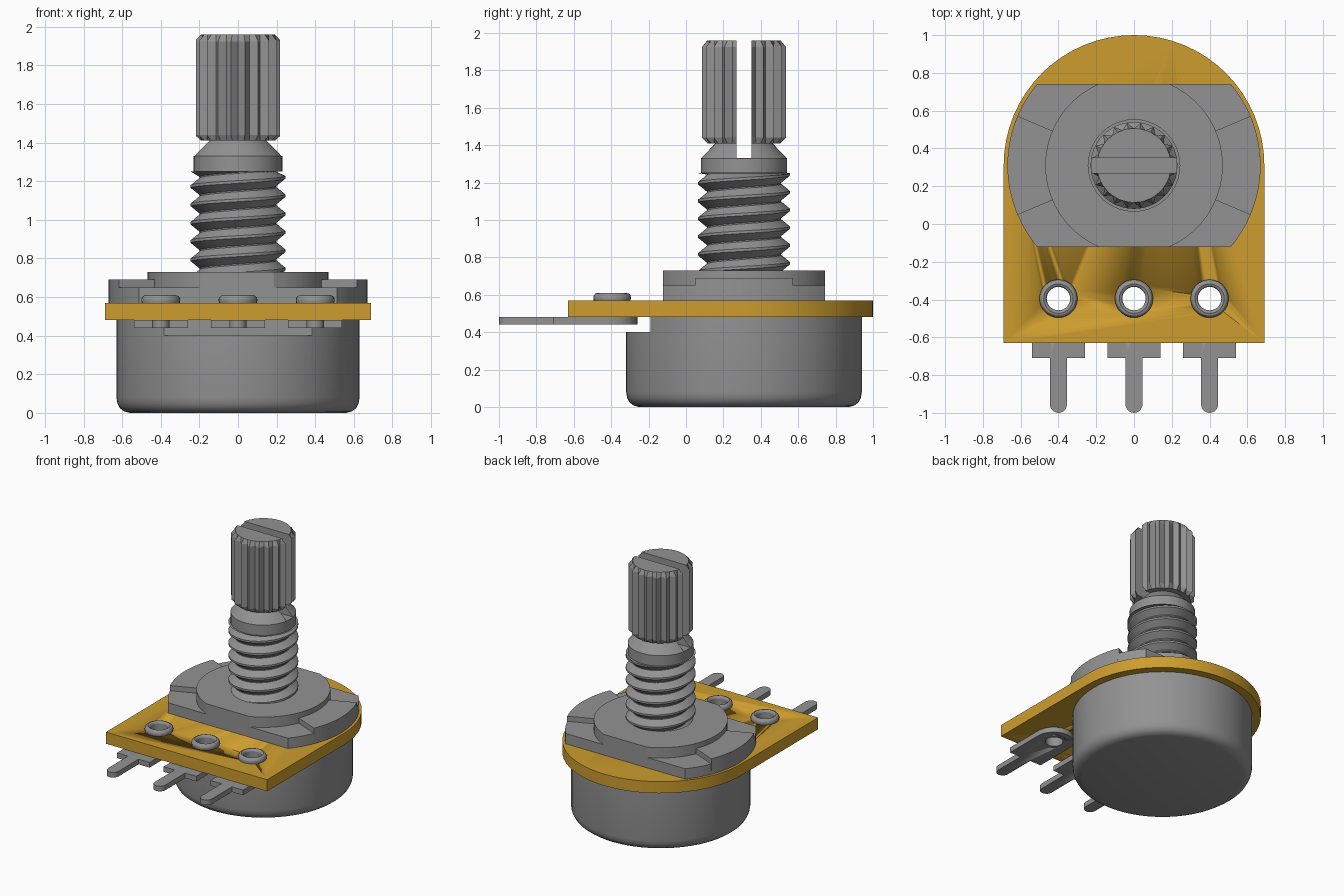
import bpy, bmesh
from math import sin, cos, pi, asin, radians

old = bpy.data.objects.get("Cube")
if old:
    bpy.data.objects.remove(old, do_unlink=True)

AXIS_Y = 0.31            # the can, bushing and shaft share this axis
PIN_X = (-0.4, 0, 0.4)
PIN_Y = -0.395


def material(name, color):
    m = bpy.data.materials.new(name)
    m.use_nodes = True
    m.diffuse_color = color
    m.node_tree.nodes["Principled BSDF"].inputs["Base Color"].default_value = color
    return m


METAL = material("grey metal", (0.29, 0.29, 0.29, 1))
BOARD = material("amber board", (0.61, 0.335, 0.028, 1))


def finish(name, bm, mat, smooth=30):
    bmesh.ops.remove_doubles(bm, verts=bm.verts, dist=0.00005)
    bmesh.ops.recalc_face_normals(bm, faces=bm.faces)
    me = bpy.data.meshes.new(name)
    bm.to_mesh(me)
    bm.free()
    me.materials.append(mat)
    ob = bpy.data.objects.new(name, me)
    bpy.context.collection.objects.link(ob)
    bpy.ops.object.select_all(action='DESELECT')
    bpy.context.view_layer.objects.active = ob
    ob.select_set(True)
    if smooth:
        bpy.ops.object.shade_smooth_by_angle(angle=radians(smooth))
    return ob


def arc(r, a0, a1, n, cx=0, cy=AXIS_Y):
    return [(cx + r * cos(a0 + (a1 - a0) * i / n),
             cy + r * sin(a0 + (a1 - a0) * i / n)) for i in range(n + 1)]


def prism(name, outline, z0, z1, mat=METAL, smooth=20):
    """Extrude a flat outline between two heights."""
    bm = bmesh.new()
    f = bm.faces.new([bm.verts.new((x, y, z0)) for x, y in outline])
    ext = bmesh.ops.extrude_face_region(bm, geom=[f])["geom"]
    for v in ext:
        if isinstance(v, bmesh.types.BMVert):
            v.co.z = z1
    return finish(name, bm, mat, smooth)


def loft(name, rings, mat=METAL, smooth=30, closed=False):
    """Skin a stack of equal-sized rings; cap the ends or join them up."""
    bm = bmesh.new()
    vs = [[bm.verts.new(p) for p in ring] for ring in rings]
    n = len(vs[0])
    pairs = list(zip(vs, vs[1:]))
    if closed:
        pairs.append((vs[-1], vs[0]))
    else:
        bm.faces.new(vs[0])
        bm.faces.new(vs[-1])
    for a, b in pairs:
        for i in range(n):
            j = (i + 1) % n
            bm.faces.new((a[i], a[j], b[j], b[i]))
    return finish(name, bm, mat, smooth)


def lathe(name, profile, n=48, cx=0, cy=AXIS_Y, **kw):
    rings = [[(x, y, z) for x, y in arc(r, 0, 2 * pi, n, cx, cy)[:-1]]
             for r, z in profile]
    return loft(name, rings, **kw)


def box(x0, x1, y0, y1, z0, z1):
    return prism("cutter", [(x0, y0), (x1, y0), (x1, y1), (x0, y1)], z0, z1, smooth=0)


def cut(ob, cutter):
    mod = ob.modifiers.new("cut", 'BOOLEAN')
    mod.operation = 'DIFFERENCE'
    mod.solver = 'EXACT'
    mod.object = cutter
    bpy.ops.object.select_all(action='DESELECT')
    bpy.context.view_layer.objects.active = ob
    ob.select_set(True)
    bpy.ops.object.modifier_apply(modifier=mod.name)
    bpy.data.objects.remove(cutter, do_unlink=True)


# Can with a rounded base and a notch behind the terminals
can = lathe("can", [(0.56, 0), (0.59, 0.008), (0.612, 0.025), (0.625, 0.05),
                    (0.63, 0.08), (0.63, 0.48)], n=64)
cut(can, box(-0.7, 0.7, -0.6, -0.19, 0.4, 0.6))

# Board: round at the back, square at the front
board = prism("board", arc(0.69, 0, pi, 32) + [(-0.69, -0.63), (0.69, -0.63)],
              0.48, 0.57, BOARD)

# Terminals and hollow rivets
for x, side in zip(PIN_X, ("right", "middle", "left")):
    outline = (arc(0.14, 0, pi, 16, x, -0.4)
               + [(x - 0.14, -0.71), (x - 0.045, -0.71)]
               + arc(0.045, pi, 2 * pi, 10, x, -0.955)
               + [(x + 0.045, -0.71), (x + 0.14, -0.71)])
    terminal = prism(side + "_terminal", outline, 0.44, 0.48)
    for part in (board, terminal):
        cut(part, lathe("cutter", [(0.08, 0.4), (0.08, 0.65)], 24, x, PIN_Y))
    lathe(side + "_rivet", [(0.062, 0.44), (0.062, 0.595), (0.068, 0.605), (0.078, 0.61),
                            (0.09, 0.606), (0.098, 0.597), (0.101, 0.585), (0.098, 0.569),
                            (0.085, 0.569), (0.085, 0.44)], 28, x, PIN_Y, closed=True)


# Bushing flange and hub, both with flats front and back
def flatted(r):
    a = asin(0.432 / r)
    return arc(r, -a, a, 20) + arc(r, pi - a, pi + a, 20)


prism("bushing_flange", flatted(0.67), 0.57, 0.65)
prism("bushing_hub", flatted(0.47), 0.6, 0.73)

# Raised tabs on both sides of the flange
TAB = radians(23)
for mid, side in ((0, "left"), (pi, "right")):
    prism(side + "_tab", arc(0.67, mid - TAB, mid + TAB, 12)
          + arc(0.46, mid + TAB, mid - TAB, 12), 0.6, 0.69)

# Threaded bushing: a core with a helical ridge
lathe("bushing_core", [(0.199, 0.7), (0.199, 1.25)])
PITCH, STEPS, TURNS = 0.095, 40, 8
LOW, HIGH = 0.7, 1.25
bm = bmesh.new()
previous = None
for i in range(STEPS * TURNS + 1):
    a = 2 * pi * i / STEPS
    section = []
    for r, k in ((0.198, 0), (0.245, 0.4), (0.245, 0.55), (0.198, 0.95), (0.198, 1)):
        z = LOW + PITCH * (i / STEPS - 1 + k)
        section.append(bm.verts.new((r * cos(a), AXIS_Y + r * sin(a),
                                     min(max(z, LOW), HIGH))))
    if previous:
        for j in range(len(section) - 1):
            bm.faces.new((previous[j], section[j], section[j + 1], previous[j + 1]))
    previous = section
bmesh.ops.dissolve_degenerate(bm, edges=bm.edges, dist=0.00005)
finish("bushing_thread", bm, METAL)

# Shaft collar with a tapered neck
collar = lathe("shaft_collar", [(0.23, 1.25), (0.23, 1.33), (0.15, 1.412)])

# Splined shaft end with chamfered teeth
TEETH = 20


def spline_ring(crest, z):
    return [(r * cos(a), AXIS_Y + r * sin(a), z)
            for i in range(TEETH * 2)
            for r, a in [((crest if i % 2 else 0.196), pi * i / TEETH)]]


knurl = loft("splined_shaft", [spline_ring(0.196, 1.41), spline_ring(0.228, 1.44),
                               spline_ring(0.228, 1.925), spline_ring(0.196, 1.96)],
             smooth=0)

# Screwdriver slot through the shaft end and the neck
for part in (collar, knurl):
    cut(part, box(-0.4, 0.4, 0.27, 0.35, 1.331, 2.1))
